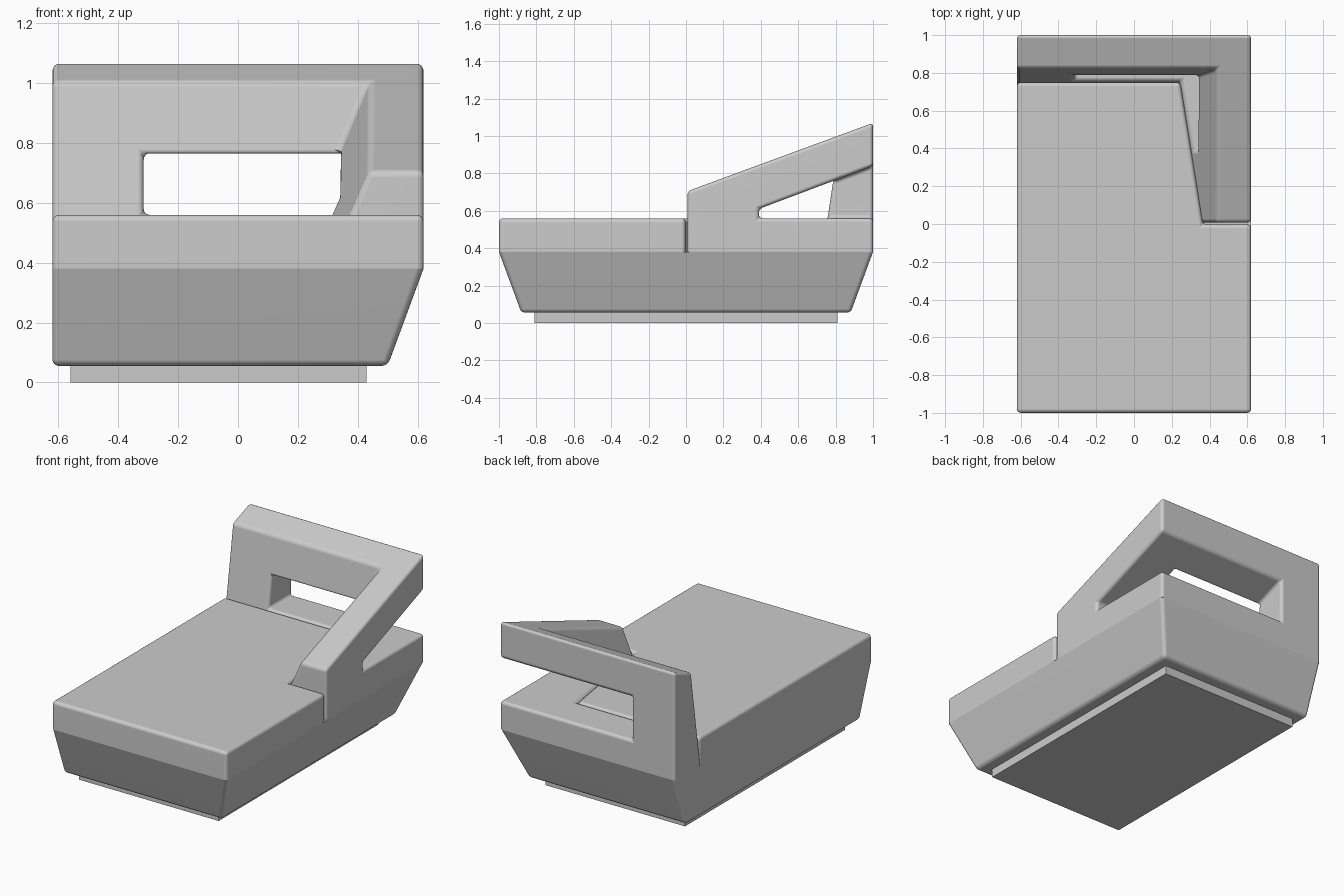
import bpy, bmesh, math

if "Cube" in bpy.data.objects:
    bpy.data.objects.remove(bpy.data.objects["Cube"])


def loft(name, loops):
    """Closed solid through stacked loops of equal length."""
    bm = bmesh.new()
    rings = [[bm.verts.new(p) for p in loop] for loop in loops]
    n = len(rings[0])
    for a, b in zip(rings, rings[1:]):
        for i in range(n):
            j = (i + 1) % n
            bm.faces.new((a[i], a[j], b[j], b[i]))
    bm.faces.new(rings[0][::-1])
    bm.faces.new(rings[-1])
    bmesh.ops.recalc_face_normals(bm, faces=bm.faces[:])
    mesh = bpy.data.meshes.new(name)
    bm.to_mesh(mesh)
    bm.free()
    obj = bpy.data.objects.new(name, mesh)
    bpy.context.collection.objects.link(obj)
    return obj


def rect(x0, x1, y0, y1, z):
    return [(x0, y0, z), (x1, y0, z), (x1, y1, z), (x0, y1, z)]


def cut(obj, cutter):
    mod = obj.modifiers.new("cut", 'BOOLEAN')
    mod.operation, mod.solver, mod.object = 'DIFFERENCE', 'EXACT', cutter
    deps = bpy.context.evaluated_depsgraph_get()
    mesh = bpy.data.meshes.new_from_object(obj.evaluated_get(deps))
    obj.modifiers.clear()
    obj.data = mesh
    bpy.data.objects.remove(cutter)


def soften(obj, radius, seam_z=None):
    """Round all edges except those lying on the seam height."""
    bm = bmesh.new()
    bm.from_mesh(obj.data)
    bmesh.ops.remove_doubles(bm, verts=bm.verts[:], dist=0.0005)
    bmesh.ops.dissolve_limit(bm, angle_limit=0.01, verts=bm.verts[:], edges=bm.edges[:])
    edges = [e for e in bm.edges
             if e.calc_face_angle(0) > 0.15
             and not (seam_z is not None and all(abs(v.co.z - seam_z) < 0.001 for v in e.verts))]
    bmesh.ops.bevel(bm, geom=edges, offset=radius, offset_type='OFFSET', segments=4,
                    profile=0.5, affect='EDGES', clamp_overlap=True)
    bm.to_mesh(obj.data)
    bm.free()
    obj.data.shade_smooth()
    obj.data.set_sharp_from_angle(angle=math.radians(35))
    mod = obj.modifiers.new("flat_normals", 'WEIGHTED_NORMAL')
    mod.keep_sharp = True


FOLD, SEAT = 0.38, 0.56

# Recessed plinth
loft("plinth", [rect(-0.56, 0.43, -0.81, 0.81, 0), rect(-0.56, 0.43, -0.81, 0.81, 0.07)])

# Tapered lower body
body = loft("lower_body", [rect(-0.62, 0.50, -0.88, 0.88, 0.055),
                           rect(-0.62, 0.62, -1, 1, FOLD)])
soften(body, 0.022, FOLD)

# Seat cushion with notch for the armrest
outline = [(-0.62, -1), (0.62, -1), (0.62, -0.002), (0.365, -0.002), (0.245, 0.75), (-0.62, 0.75)]
seat = loft("seat_cushion", [[(x, y, z) for x, y in outline] for z in (FOLD, SEAT)])
soften(seat, 0.022, FOLD)

# Back and armrest: sloped wedge, hollowed by a leaning pocket and a side opening
profile = [(0.008, FOLD), (1, FOLD), (1, 1.07), (0.008, 0.705)]
frame = loft("back_and_arm", [[(x, y, z) for y, z in profile] for x in (-0.62, 0.62)])


def pocket_loop(z):
    arm_x = lambda y: 0.375 - 0.16 * y + 0.444 * (z - SEAT)
    back_y = 0.757 + 0.15 * (z - SEAT)
    return [(-1, -0.5, z), (arm_x(-0.5), -0.5, z), (arm_x(back_y), back_y, z), (-1, back_y, z)]


cut(frame, loft("pocket_cutter", [pocket_loop(0.2), pocket_loop(1.3)]))
hole = [(0.39, SEAT), (1.5, SEAT), (1.5, 1.028), (0.39, 0.61)]
cut(frame, loft("opening_cutter", [[(x, y, z) for y, z in hole] for x in (-0.315, 1.0)]))
soften(frame, 0.02, FOLD)
